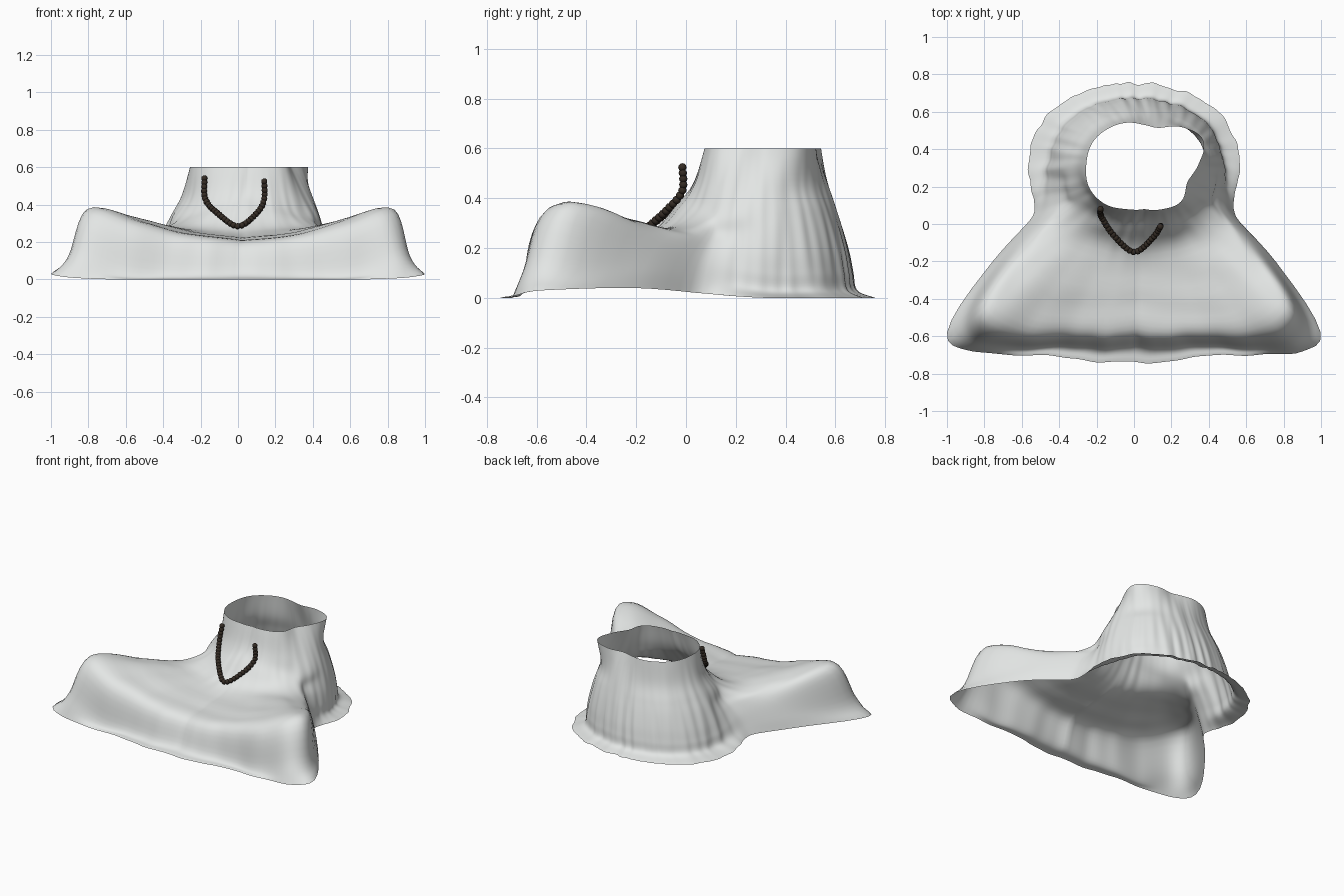
import bpy, bmesh, math
from mathutils import Vector, noise

cube = bpy.data.objects.get("Cube")
if cube:
    bpy.data.objects.remove(cube, do_unlink=True)


def make_material(name, colour):
    mat = bpy.data.materials.new(name)
    mat.use_nodes = True
    mat.diffuse_color = (*colour, 1)
    mat.node_tree.nodes["Principled BSDF"].inputs["Base Color"].default_value = (*colour, 1)
    return mat


def make_object(name, bm, mat):
    mesh = bpy.data.meshes.new(name)
    bm.to_mesh(mesh)
    bm.free()
    mesh.materials.append(mat)
    obj = bpy.data.objects.new(name, mesh)
    bpy.context.collection.objects.link(obj)
    for poly in mesh.polygons:
        poly.use_smooth = True
    return obj


def spline(keys, values, at):
    """Smooth curve through values placed at increasing keys."""
    last = len(keys) - 1
    i = 0
    while i < last - 1 and at > keys[i + 1]:
        i += 1

    def slope(k):
        lo, hi = max(k - 1, 0), min(k + 1, last)
        return (values[hi] - values[lo]) / (keys[hi] - keys[lo])

    span = keys[i + 1] - keys[i]
    t = (at - keys[i]) / span
    a, b = values[i], values[i + 1]
    ease = t * t * (3 - 2 * t)
    return (a + (b - a) * ease
            + span * slope(i) * t * (1 - t) ** 2
            - span * slope(i + 1) * t * t * (1 - t))


def mix(a, b, t):
    return a + (b - a) * t


# Lap and knees: angle from the front -> (radius, height) from waist to hem
LAP = {
    0: [(.48, .25), (.72, .215), (.9, .19), (.98, .03), (1.06, 0)],
    21: [(.5, .26), (.8, .25), (.98, .22), (1.04, .03), (1.1, 0)],
    33: [(.52, .27), (.85, .3), (1.09, .29), (1.16, .05), (1.21, 0)],
    42: [(.55, .28), (.85, .33), (1.15, .37), (1.28, .13), (1.34, .01)],
    48: [(.56, .28), (.84, .32), (1.1, .36), (1.22, .12), (1.34, .03)],
    55: [(.54, .27), (.66, .26), (.78, .22), (.88, .12), (.94, .04)],
    63: [(.44, .26), (.49, .21), (.54, .15), (.58, .08), (.61, .02)],
}
# Back of the body: one cone profile (share of the way out, height),
# used between a neck radius and a hem radius at each angle
CONE = [(.14, .45), (.3, .35), (.42, .27), (.53, .18), (.6, .1), (.67, .03), (1, 0)]
CONE_ENDS = {90: (.31, .57), 120: (.28, .53), 150: (.24, .46), 180: (.22, .43)}

sections = {}
for angle, lap in LAP.items():
    t = min(angle / 50, 1)
    chest = [(mix(.28, .34, t), mix(.47, .44, t)), (mix(.34, .41, t), mix(.39, .33, t))]
    sections[angle] = chest + lap
for angle, (neck, hem) in CONE_ENDS.items():
    sections[angle] = [(mix(neck, hem, share), z) for share, z in CONE]

# Uneven neck opening, radius at equal steps all the way round
RIM = [.24, .26, .28, .25, .29, .34, .28, .21, .21, .24, .27, .3, .31, .32, .3, .26, .24]
RIM_HEIGHT = .6
CENTRE_Y = .32
COLUMNS, STEPS = 240, 6

angles = list(sections)
rim_angles = [360 * i / (len(RIM) - 1) for i in range(len(RIM))]
rails = len(CONE)


def cloth_column(angle):
    """Points of the cloth from neck to hem in one direction."""
    folded = min(angle, 360 - angle)
    radii, heights = [spline(rim_angles, RIM, angle)], [RIM_HEIGHT]
    for j in range(rails):
        radii.append(spline(angles, [sections[a][j][0] for a in angles], folded))
        heights.append(spline(angles, [sections[a][j][1] for a in angles], folded))
    keys = list(range(rails + 1))
    turn = math.radians(angle)
    side, front = math.sin(turn), -math.cos(turn)
    points = []
    for k in range(rails * STEPS + 1):
        s = k / STEPS
        r, z = spline(keys, radii, s), spline(keys, heights, s)
        down = s / rails
        # Vertical folds round the body, wavy hem, soft creases on the lap
        fold = noise.noise(Vector((side * 9, front * 9, down * 1.5)))
        r += .008 * fold * math.sin(math.pi * down) + .012 * fold * down ** 4
        x = r * side + .055 * (1 - down)
        y = CENTRE_Y + r * front
        crease = noise.noise(Vector((x * 2.5, y * 8, 3)))
        z += .007 * crease * math.sin(math.pi * down) * (folded < 70)
        points.append((x, y, max(z, 0)))
    return points


# Draped cloth
cloth_mat = make_material("white cloth", (.77, .79, .78))
bm = bmesh.new()
grid = [[bm.verts.new(p) for p in cloth_column(360 * c / COLUMNS)] for c in range(COLUMNS)]
for c in range(COLUMNS):
    here, there = grid[c], grid[(c + 1) % COLUMNS]
    for k in range(len(here) - 1):
        bm.faces.new((here[k], here[k + 1], there[k + 1], there[k]))
make_object("draped_cloth", bm, cloth_mat)

# Bead necklace hanging in a U on the chest
bead_mat = make_material("dark brown beads", (.035, .025, .018))
PATH = [(-.18, .08, .54), (-.175, .04, .43), (-.11, -.06, .355), (0, -.15, .285),
        (.1, -.075, .355), (.14, -.015, .43), (.14, -.015, .54)]
path_keys = list(range(len(PATH)))
samples = 1200
bm = bmesh.new()
previous = None
for i in range(samples + 1):
    at = (len(PATH) - 1) * i / samples
    point = Vector([spline(path_keys, [p[axis] for p in PATH], at) for axis in range(3)])
    if previous is None or (point - previous).length > .023:
        ball = bmesh.ops.create_icosphere(bm, subdivisions=2, radius=.017)
        bmesh.ops.translate(bm, verts=ball["verts"], vec=point)
        previous = point
make_object("bead_necklace", bm, bead_mat)
